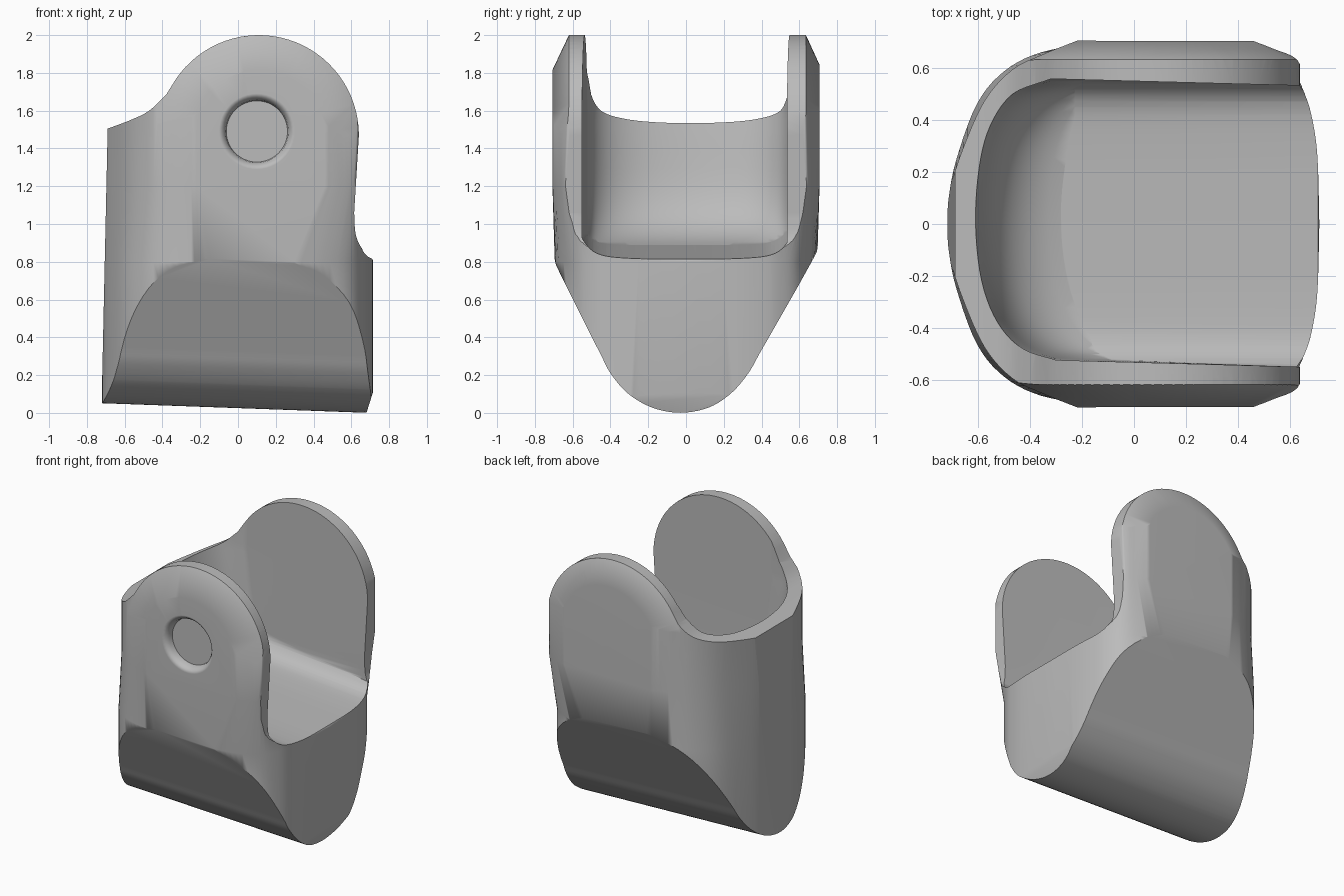
import bpy, bmesh, math
from mathutils import Vector

if "Cube" in bpy.data.objects:
    bpy.data.objects.remove(bpy.data.objects["Cube"], do_unlink=True)

PIVOT_X, PIVOT_Z = 0.11, 1.47   # axis of the two round cheeks


def spline(points, steps=5):
    """Smooth open curve through a few points."""
    p = [Vector(q) for q in points]
    p = [2 * p[0] - p[1]] + p + [2 * p[-1] - p[-2]]
    out = []
    for a, b, c, d in zip(p, p[1:], p[2:], p[3:]):
        for i in range(steps):
            t = i / steps
            out.append(0.5 * (2 * b + (c - a) * t + (2 * a - 5 * b + 4 * c - d) * t * t
                              + (3 * b - a - 3 * c + d) * t ** 3))
    return [tuple(v) for v in out] + [tuple(points[-1])]


def arc(radius, start, end, n=32):
    angles = [math.radians(start + (end - start) * i / n) for i in range(n + 1)]
    return [(PIVOT_X + radius * math.cos(a), PIVOT_Z + radius * math.sin(a)) for a in angles]


def loft(name, rings):
    """Closed solid through matching rings of points."""
    bm = bmesh.new()
    loops = [[bm.verts.new(co) for co in ring] for ring in rings]
    n = len(loops[0])
    for a, b in zip(loops, loops[1:]):
        for i in range(n):
            j = (i + 1) % n
            bm.faces.new((a[i], a[j], b[j], b[i]))
    bm.faces.new(loops[0])
    bm.faces.new(loops[-1])
    bmesh.ops.recalc_face_normals(bm, faces=bm.faces)
    mesh = bpy.data.meshes.new(name)
    bm.to_mesh(mesh)
    bm.free()
    obj = bpy.data.objects.new(name, mesh)
    bpy.context.collection.objects.link(obj)
    return obj


def prism(name, profile, axis, lo, hi, slope=0.0):
    """Extrude a profile along x or y; slope raises it towards -x."""
    def place(p, d):
        return (d, p[0], p[1] + slope * (0.7 - d)) if axis == "X" else (p[0], d, p[1])
    return loft(name, [[place(p, d) for p in profile] for d in (lo, hi)])


def combine(target, tool, operation):
    mod = target.modifiers.new("cut", "BOOLEAN")
    mod.operation, mod.solver, mod.object = operation, "EXACT", tool
    bpy.context.view_layer.objects.active = target
    bpy.ops.object.modifier_apply(modifier=mod.name)
    bpy.data.objects.remove(tool, do_unlink=True)


def outline(nose, back, z):
    """Plan ring mirrored across the centre line."""
    half = spline(nose, 4) + spline(back)
    return [(x, y, z) for x, y in half] + [(x, -y, z) for x, y in reversed(half[1:-1])]


# Body: rounder plan at the base, chamfered cheek plan above
def lower(z):
    return outline([(0.715, 0.0), (0.708, 0.25), (0.69, 0.39), (0.66, 0.49), (0.59, 0.59),
                    (0.45, 0.663), (0.3, 0.691)],
                   [(-0.17, 0.695), (-0.36, 0.662), (-0.5, 0.59), (-0.605, 0.465), (-0.685, 0.25),
                    (-0.715, 0.1), (-0.72, 0.0)], z)


def upper(z):
    return outline([(0.715, 0.0), (0.71, 0.3), (0.69, 0.43), (0.66, 0.54), (0.63, 0.633),
                    (0.54, 0.675), (0.46, 0.706)],
                   [(-0.22, 0.707), (-0.35, 0.655), (-0.47, 0.595), (-0.58, 0.47), (-0.675, 0.25),
                    (-0.715, 0.1), (-0.72, 0.0)], z)


body = loft("clevis_body", [lower(-0.5), lower(0.8), upper(1.2), upper(2.5)])

# Side-on profile: round cheek top, step down to the nose, sloping back shoulder
profile = ([(0.68, -0.1), (0.68, 0.0), (0.718, 0.12), (0.718, 0.8)]
           + spline([(0.705, 0.825), (0.65, 0.88), (0.622, 0.95), (0.615, 1.06)], 4)
           + arc(0.53, 0, 146)
           + spline([(-0.38, 1.685), (-0.47, 1.6), (-0.57, 1.55), (-0.69, 1.505)], 4)
           + [(-0.722, 0.05), (-0.722, -0.1)])
combine(body, prism("profile_tool", profile, "Y", -1, 1), "INTERSECT")

# Tapered keel with a rounded bottom edge
keel = ([(0.76, 2.6), (0.76, 0.955)]
        + spline([(0.39, 0.315), (0.33, 0.21), (0.24, 0.105), (0.12, 0.028), (-0.03, 0.0),
                  (-0.18, 0.028), (-0.31, 0.105), (-0.4, 0.21), (-0.45, 0.305)])
        + [(-0.78, 0.95), (-0.78, 2.6)])
combine(body, prism("keel_tool", keel, "X", -1, 1, 0.036), "INTERSECT")

# Conical bevel round the cheek tops, flaring away below the pivot
rings = []
foot, spread = 2.4, 2.4 * math.tan(math.radians(20))
for y, r in ((-0.79, 0.17), (-0.62, 0.53), (-0.55, 0.95), (0.565, 0.95), (0.635, 0.53), (0.8, 0.17)):
    ring = arc(r, 20, 160)
    (x0, z0), (x1, z1) = ring[0], ring[-1]
    ring = [(x0 + spread, z0 - foot)] + ring + [(x1 - spread, z1 - foot)]
    rings.append([(x, y, z) for x, z in ring])
combine(body, loft("bevel_tool", rings), "INTERSECT")

# Fork cavity: rounded plan whose back wall sweeps forward into the floor
back = spline([(-0.28, -0.525), (-0.41, -0.48), (-0.51, -0.38), (-0.575, -0.22), (-0.6, 0.0),
               (-0.585, 0.22), (-0.54, 0.38), (-0.45, 0.5), (-0.3, 0.56)])
sweep = spline([(-0.02, 1.6), (0.0, 1.45), (0.03, 1.22), (0.08, 1.07), (0.16, 0.97),
                (0.27, 0.905), (0.42, 0.865), (0.55, 0.845)], 3)
rings = []
for shift, z in [(-0.02, 2.6)] + sweep + [(0.55, 0.3)]:
    plan = ([(1.2, -0.565), (0.6, -0.55)] + [(x + shift, y) for x, y in back]
            + [(0.6, 0.535), (1.2, 0.52)])
    rings.append([(x, y, z) for x, y in plan])
cavity = loft("cavity_tool", rings)
side = spline([(0.6, 1.25), (0.565, 0.98), (0.53, 0.89), (0.45, 0.835), (0.28, 0.818), (0.0, 0.815)])
floor = [(0.6, 2.9)] + side + [(-y, z) for y, z in reversed(side[:-1])] + [(-0.6, 2.9)]
combine(cavity, prism("floor_tool", floor, "X", -1.1, 1.3, 0.075), "INTERSECT")
combine(body, cavity, "DIFFERENCE")

# Shallow blind hole with an eased lip in the front cheek
sections = [(-0.8, 0.26), (-0.709, 0.205), (-0.695, 0.182), (-0.675, 0.167), (-0.645, 0.162)]
turns = [k * math.tau / 48 for k in range(48)]
hole = loft("hole_tool", [[(0.1 + r * math.cos(a), y, 1.49 + r * math.sin(a)) for a in turns]
                          for y, r in sections])
combine(body, hole, "DIFFERENCE")

# Single grey finish
grey = bpy.data.materials.new("plain_grey")
grey.use_nodes = True
colour = (0.5, 0.5, 0.5, 1)
grey.diffuse_color = colour
grey.node_tree.nodes["Principled BSDF"].inputs["Base Color"].default_value = colour
body.data.materials.clear()
body.data.materials.append(grey)

bpy.ops.object.select_all(action="DESELECT")
body.select_set(True)
bpy.context.view_layer.objects.active = body
bpy.ops.object.shade_smooth_by_angle(angle=math.radians(35))
body.modifiers.new("even_shading", "WEIGHTED_NORMAL").keep_sharp = True
